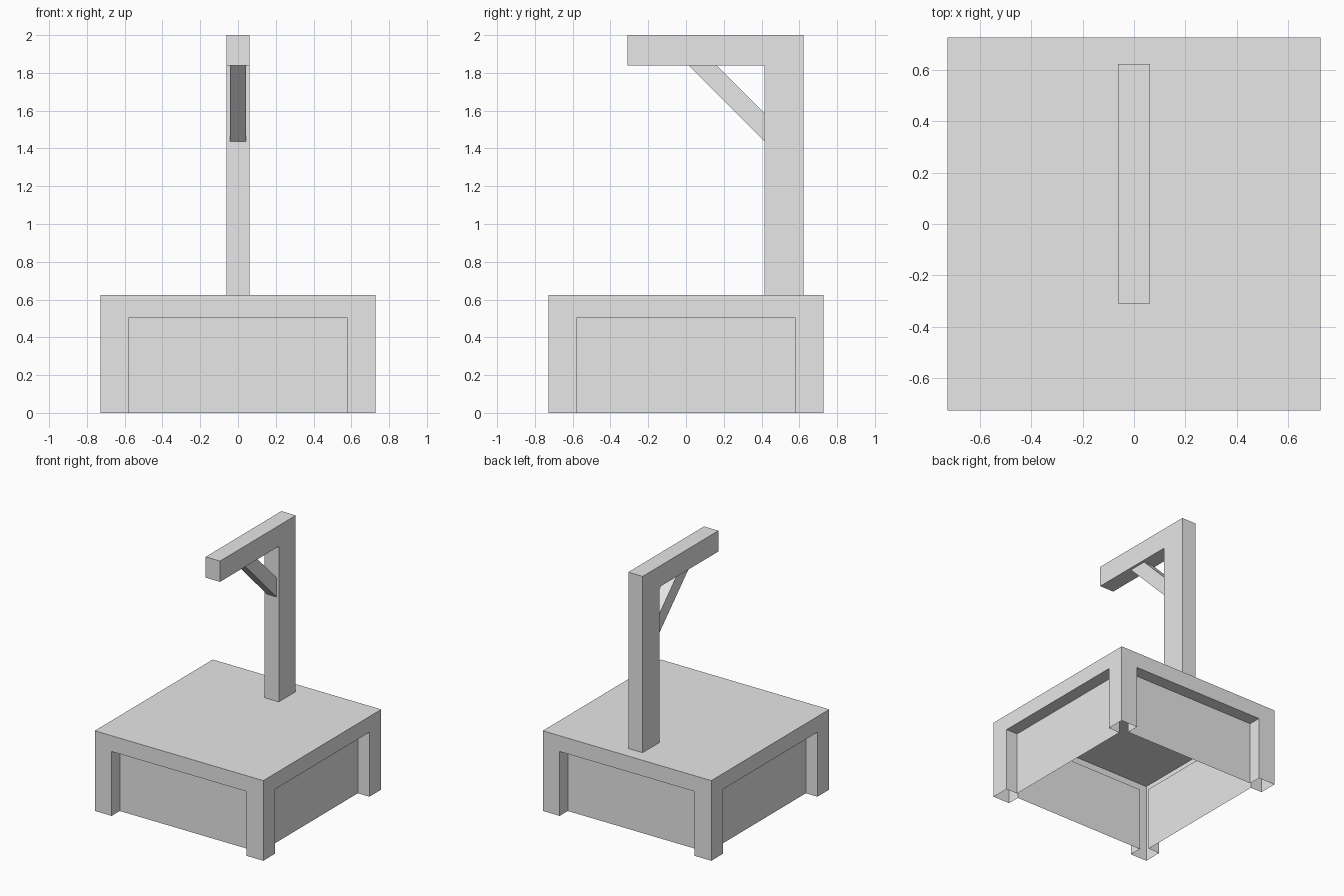
import bpy
import bmesh
from math import pi
from mathutils import Matrix, Vector

cube = bpy.data.objects.get("Cube")
if cube:
    bpy.data.objects.remove(cube, do_unlink=True)

grey = bpy.data.materials.new("plain grey")
grey.use_nodes = True
grey.diffuse_color = (0.8, 0.8, 0.8, 1)
grey.node_tree.nodes["Principled BSDF"].inputs["Base Color"].default_value = (0.8, 0.8, 0.8, 1)

HALF, TOP = 0.727, 0.625            # platform half width and height
OPEN, OPEN_TOP = 0.581, 0.502       # side recess half width and height
DEPTH = 0.1                         # side recess depth


def finish(name, bm):
    mesh = bpy.data.meshes.new(name)
    bm.to_mesh(mesh)
    bm.free()
    mesh.materials.append(grey)
    obj = bpy.data.objects.new(name, mesh)
    bpy.context.collection.objects.link(obj)
    return obj


def extruded_profile(name, points, half_width):
    """Prism with a (y, z) outline, centred on x = 0."""
    bm = bmesh.new()
    face = bm.faces.new([bm.verts.new((-half_width, y, z)) for y, z in points])
    result = bmesh.ops.extrude_face_region(bm, geom=[face], use_keep_orig=True)
    verts = [v for v in result["geom"] if isinstance(v, bmesh.types.BMVert)]
    bmesh.ops.translate(bm, verts=verts, vec=(2 * half_width, 0, 0))
    bmesh.ops.recalc_face_normals(bm, faces=bm.faces)
    return finish(name, bm)


# Platform: thin shell open underneath, with a recessed panel in each side
bm = bmesh.new()
opening = [Vector((x, -HALF, z)) for x, z in
           ((-OPEN, 0), (-OPEN, OPEN_TOP), (OPEN, OPEN_TOP), (OPEN, 0))]
inner = [p + Vector((0, DEPTH, 0)) for p in opening]
frame = [Vector((-HALF, -HALF, 0)), *opening, Vector((HALF, -HALF, 0)),
         Vector((HALF, -HALF, TOP)), Vector((-HALF, -HALF, TOP))]
side = [frame, inner[::-1]]
for i in range(3):
    side.append([opening[i + 1], opening[i], inner[i], inner[i + 1]])
for turn in range(4):
    rot = Matrix.Rotation(turn * pi / 2, 3, 'Z')
    for polygon in side:
        bm.faces.new([bm.verts.new(rot @ p) for p in polygon])
bm.faces.new([bm.verts.new((x * HALF, y * HALF, TOP))
              for x, y in ((-1, -1), (1, -1), (1, 1), (-1, 1))])
bmesh.ops.remove_doubles(bm, verts=bm.verts, dist=0.0005)
finish("platform", bm)

# Upright post and overhanging beam in one piece
BACK, POST_FRONT, BEAM_END, BEAM_LOW = 0.623, 0.415, -0.31, 1.838
extruded_profile("post_and_beam",
                 [(BACK, TOP), (BACK, 2), (BEAM_END, 2), (BEAM_END, BEAM_LOW),
                  (POST_FRONT, BEAM_LOW), (POST_FRONT, TOP)], 0.062)

# Diagonal brace between post and beam
LONG, SHORT = 0.4, 0.25
extruded_profile("brace",
                 [(POST_FRONT, BEAM_LOW - LONG), (POST_FRONT, BEAM_LOW - SHORT),
                  (POST_FRONT - SHORT, BEAM_LOW), (POST_FRONT - LONG, BEAM_LOW)], 0.042)
